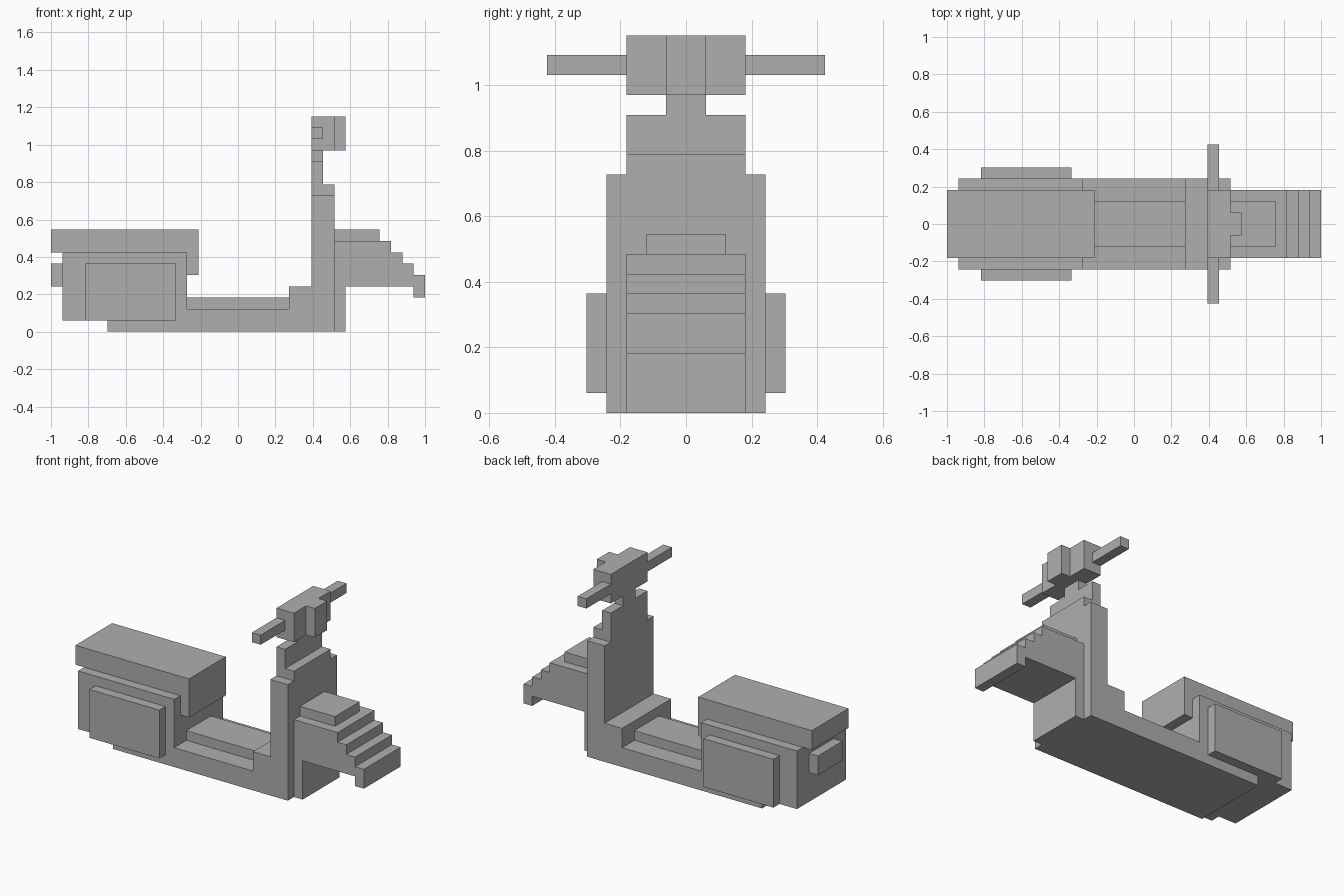
import bpy
import bmesh

U = 2 / 33        # one block
MID = 16.5        # block column at x = 0

cube = bpy.data.objects.get("Cube")
if cube:
    bpy.data.objects.remove(cube, do_unlink=True)

grey = bpy.data.materials.new("plain grey")
grey.use_nodes = True
colour = (0.43, 0.43, 0.43, 1)
grey.diffuse_color = colour
grey.node_tree.nodes["Principled BSDF"].inputs["Base Color"].default_value = colour


def extrude(name, profile, y0, y1):
    """Extrude a side profile (x, z in blocks) from y0 to y1."""
    bm = bmesh.new()
    face = bm.faces.new([bm.verts.new(((x - MID) * U, y0 * U, z * U)) for x, z in profile])
    new = bmesh.ops.extrude_face_region(bm, geom=[face])["geom"]
    moved = [v for v in new if isinstance(v, bmesh.types.BMVert)]
    bmesh.ops.translate(bm, verts=moved, vec=(0, (y1 - y0) * U, 0))
    bmesh.ops.recalc_face_normals(bm, faces=bm.faces)
    mesh = bpy.data.meshes.new(name)
    bm.to_mesh(mesh)
    bm.free()
    mesh.materials.append(grey)
    obj = bpy.data.objects.new(name, mesh)
    bpy.context.collection.objects.link(obj)


def block(name, x0, x1, z0, z1, y0, y1):
    extrude(name, [(x0, z0), (x1, z0), (x1, z1), (x0, z1)], y0, y1)


# Rear body, floor, step and leg shield in one silhouette
extrude("body", [(1, 1), (5, 1), (5, 0), (25, 0), (25, 12), (23, 12), (23, 4),
                 (21, 4), (21, 2), (12, 2), (12, 7), (1, 7)], -4, 4)
block("floor_hump", 12, 21, 2, 3, -2, 2)

# Seat with its front lip, and tail light
extrude("seat", [(0, 7), (12, 7), (12, 5), (13, 5), (13, 9), (0, 9)], -3, 3)
block("tail_light", 0, 1, 4, 6, -2, 2)

# Stepped front fender
extrude("front_fender", [(25, 0), (26, 0), (26, 4), (32, 4), (32, 3), (33, 3), (33, 5),
                         (32, 5), (32, 6), (31, 6), (31, 7), (30, 7), (30, 8), (25, 8)], -3, 3)
block("fender_cap", 25, 29, 8, 9, -2, 2)

# Steering column and head
extrude("steering_column", [(23, 12), (25, 12), (25, 13), (24, 13), (24, 15), (23, 15)], -3, 3)
block("neck", 23, 24, 15, 16, -1, 1)
block("head", 23, 25, 16, 19, -3, 3)
block("headlight", 25, 26, 16, 19, -1, 1)

# Mirrored side panels and handlebars
for side, s in (("front", -1), ("back", 1)):
    block(side + "_side_panel", 3, 11, 1, 6, 4 * s, 5 * s)
    block(side + "_handlebar", 23, 24, 17, 18, 3 * s, 7 * s)
